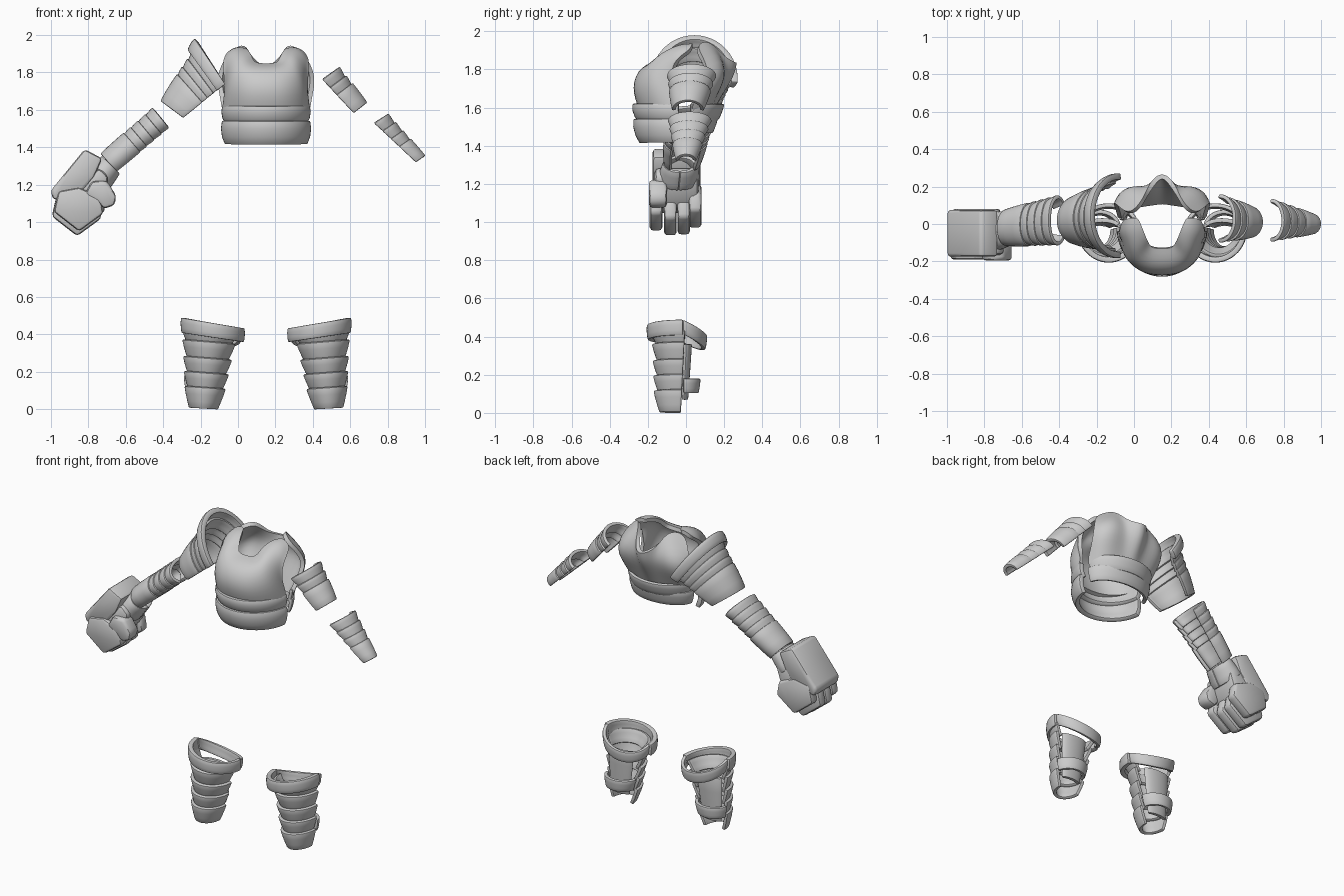
import bpy, bmesh
from math import sin, cos
from mathutils import Vector as V

CX = 0.15  # symmetry plane of torso and legs


def finish(name, verts, faces, thick=0.0, bevel=0.0, subsurf=0):
    bm = bmesh.new()
    vs = [bm.verts.new(v) for v in verts]
    for f in faces:
        bm.faces.new([vs[i] for i in f])
    bmesh.ops.recalc_face_normals(bm, faces=bm.faces)
    me = bpy.data.meshes.new(name)
    bm.to_mesh(me)
    bm.free()
    ob = bpy.data.objects.new(name, me)
    bpy.context.collection.objects.link(ob)
    if subsurf:
        ob.modifiers.new("smooth", 'SUBSURF').levels = subsurf
    if thick:
        m = ob.modifiers.new("thick", 'SOLIDIFY')
        m.thickness, m.offset = thick, 0
    if bevel:
        m = ob.modifiers.new("bevel", 'BEVEL')
        m.width, m.segments = bevel, 2
    bpy.ops.object.select_all(action='DESELECT')
    bpy.context.view_layer.objects.active = ob
    ob.select_set(True)
    bpy.ops.object.convert(target='MESH')
    bpy.ops.object.shade_smooth_by_angle(angle=0.7)
    return ob


def grid(name, rows, **kw):
    n = len(rows[0])
    verts = [p for r in rows for p in r]
    faces = [(i * n + j, i * n + j + 1, (i + 1) * n + j + 1, (i + 1) * n + j)
             for i in range(len(rows) - 1) for j in range(n - 1)]
    return finish(name, verts, faces, **kw)


def sym_plate(name, half):
    # half: strips from the centre line to the side, as (dx, y, z)
    strips = [[(CX - x, y, z) for x, y, z in s] for s in half[:0:-1]]
    strips += [[(CX + x, y, z) for x, y, z in s] for s in half]
    return grid(name, strips, thick=0.025, subsurf=2)


def edge(c, a, s):
    # curved edge: centre, vector to apex, vector to side
    return V(c), V(a), V(s)


def mix(e, f, t, k=1.0):
    c, a, s = (p.lerp(q, t) for p, q in zip(e, f))
    return c, a * k, s * k


def cup(name, e, f, span=1.6, thick=0.022, bulge=1.02):
    rows = []
    for t in (0, 0.33, 0.67, 1):
        c, a, s = mix(e, f, t, bulge if 0 < t < 1 else 1)
        rows.append([c + a * cos(h) + s * sin(h)
                     for h in (span * (i / 12 - 1) for i in range(25))])
    return grid(name, rows, thick=thick, bevel=0.006)


def stack(name, e, f, breaks, taper=0.88, span=1.6, last=0.96):
    # overlapping cups, each wide at its top and narrow at its bottom
    for i, (t0, t1) in enumerate(zip(breaks, breaks[1:])):
        end = t1 + (0.05 if t1 < 1 else 0)
        k = taper if t1 < 1 else last
        cup(f"{name}_{i + 1}", mix(e, f, t0), mix(e, f, end, k), span)


def prism(name, prof, y0, y1, bevel=0.02, dx=0, dz=0):
    n = len(prof)
    verts = [(x + dx, y, z + dz) for y in (y0, y1) for x, z in prof]
    faces = [tuple(range(n)), tuple(range(2 * n - 1, n - 1, -1))]
    faces += [(i, (i + 1) % n, n + (i + 1) % n, n + i) for i in range(n)]
    return finish(name, verts, faces, bevel=bevel)


# Breastplate: strips from neck edge to hem / arm hole
sym_plate("breastplate", [
    [(0, -.13, 1.835), (0, -.23, 1.815), (0, -.28, 1.71), (0, -.24, 1.59)],
    [(.06, -.125, 1.84), (.075, -.23, 1.81), (.10, -.27, 1.70), (.12, -.22, 1.59)],
    [(.075, -.10, 1.86), (.13, -.20, 1.835), (.19, -.20, 1.72), (.215, -.12, 1.59)],
    [(.085, -.08, 1.885), (.145, -.17, 1.86), (.20, -.15, 1.76), (.225, -.03, 1.61)],
    [(.095, -.05, 1.905), (.15, -.12, 1.89), (.20, -.12, 1.82), (.205, -.07, 1.70)],
    [(.11, -.01, 1.92), (.15, -.03, 1.925), (.20, -.05, 1.90), (.225, -.07, 1.84)],
    [(.13, .03, 1.92), (.15, .035, 1.925), (.18, .03, 1.915), (.21, .02, 1.89)]])

# Back plate with spine ridge and arm holes
sym_plate("back_plate", [
    [(0, .12, 1.56), (0, .19, 1.67), (0, .27, 1.77), (0, .285, 1.825)],
    [(.05, .11, 1.56), (.06, .15, 1.67), (.065, .19, 1.78), (.07, .19, 1.86)],
    [(.14, .10, 1.56), (.16, .16, 1.68), (.17, .225, 1.80), (.10, .12, 1.945)],
    [(.19, .07, 1.57), (.22, .12, 1.67), (.235, .19, 1.79), (.15, .06, 1.93)],
    [(.225, .01, 1.59), (.23, .06, 1.66), (.26, .13, 1.78), (.20, .06, 1.89)]])

# Waist bands, front and back
for i, (z0, z1, d, w) in enumerate([(1.62, 1.53, .245, .22), (1.54, 1.42, .24, .222)]):
    cup(f"belly_band_{i + 1}", edge((CX, -.02, z0), (0, -d, 0), (w, 0, 0)),
        edge((CX, -.02, z1), (0, -d + .03, 0), (w - .015, 0, 0)), 1.5, .03, 1.05)
for i, (z0, z1, d) in enumerate([(1.62, 1.54, .18), (1.56, 1.47, .15)]):
    cup(f"back_band_{i + 1}", edge((CX, .01, z0), (0, d, 0), (.22, 0, 0)),
        edge((CX, .01, z1), (0, d - .03, 0), (.20, 0, 0)), 1.5)

# Small arm
stack("small_upper_arm", edge((.46, .03, 1.77), (.075, 0, .055), (0, .12, 0)),
      edge((.625, .01, 1.59), (.06, 0, .045), (0, .075, 0)), (0, .24, .46, 1), .84, 1.7)
stack("small_forearm", edge((.735, .02, 1.535), (.06, 0, .04), (0, .105, 0)),
      edge((.955, .0, 1.325), (.04, 0, .025), (0, .045, 0)), (0, .2, .4, .6, 1), .82, 1.7)

# Large arm: pauldron and forearm
pa = edge((-.08, .045, 1.755), (-.14, 0, .215), (0, .21, 0))
pb = edge((-.30, .02, 1.565), (-.11, 0, .08), (0, .125, 0))
cup("pauldron_rim", pa, mix(pa, pb, .18, 1.0), 1.65, .035)
stack("pauldron_band", mix(pa, pb, .12, .92), pb, (0, .17, .33, .48, 1), .92, 1.65)
stack("large_forearm", edge((-.405, .02, 1.55), (-.045, 0, .055), (0, .125, 0)),
      edge((-.685, -.02, 1.31), (-.045, 0, .05), (0, .09, 0)),
      (0, .14, .28, .42, .55, 1), .86, 2.4)

# Gauntlet
cup("gauntlet_wrist", edge((-.68, -.03, 1.305), (-.04, 0, .04), (0, .08, 0)),
    edge((-.76, -.04, 1.22), (-.055, 0, .05), (0, .10, 0)), 3.14)
prism("hand_plate", [(-.82, 1.39), (-.725, 1.34), (-.77, 1.24), (-.86, 1.13),
                     (-.99, 1.12), (-1.0, 1.17), (-.91, 1.28)], -.175, .075, .018)
prism("palm", [(-.74, 1.29), (-.69, 1.24), (-.73, 1.12), (-.80, 1.04),
               (-.96, 1.10), (-.90, 1.2)], -.165, .065, .025)
finger = [(-.97, 1.14), (-.995, 1.03), (-.86, .925), (-.73, 1.02), (-.745, 1.11), (-.86, 1.16)]
for i, (y, dx, dz) in enumerate([(-.19, .01, .025), (-.115, 0, 0), (-.045, 0, .005), (.015, .02, .04)]):
    prism(f"finger_{i + 1}", finger, y, y + .066, .018, dx, dz)
prism("thumb", [(-.78, 1.22), (-.70, 1.22), (-.65, 1.14), (-.66, 1.09), (-.72, 1.07),
                (-.75, 1.11), (-.82, 1.15)], -.195, -.10)

# Shin guards, mirrored
for k, side in ((-1, "right"), (1, "left")):
    def e(dx, y, z, d, w, tilt=0.0, drop=0.0):
        return edge((CX + k * dx, y, z), (0, d, drop), (k * w, 0, tilt))
    stack(f"{side}_shin_band", e(.30, -.01, .42, -.16, .14, .012),
          e(.335, -.03, .005, -.125, .085, .005), (0, .14, .35, .54, .73, 1), .78, 1.6, .78)
    cup(f"{side}_knee_cuff", e(.285, -.02, .46, -.17, .155, .028),
        e(.285, -.02, .385, -.165, .152, .024), 1.6, .03)
    cup(f"{side}_knee_back", e(.285, -.015, .46, .115, .15, .028, -.055),
        e(.285, -.015, .39, .105, .14, .024, -.055), 1.57)
    cup(f"{side}_calf_plate", e(.32, -.01, .36, .03, .085), e(.335, -.02, .07, .02, .06), 1.4)
    cup(f"{side}_calf_strap", e(.33, -.02, .18, .085, .10), e(.335, -.02, .105, .075, .085), 1.5)
